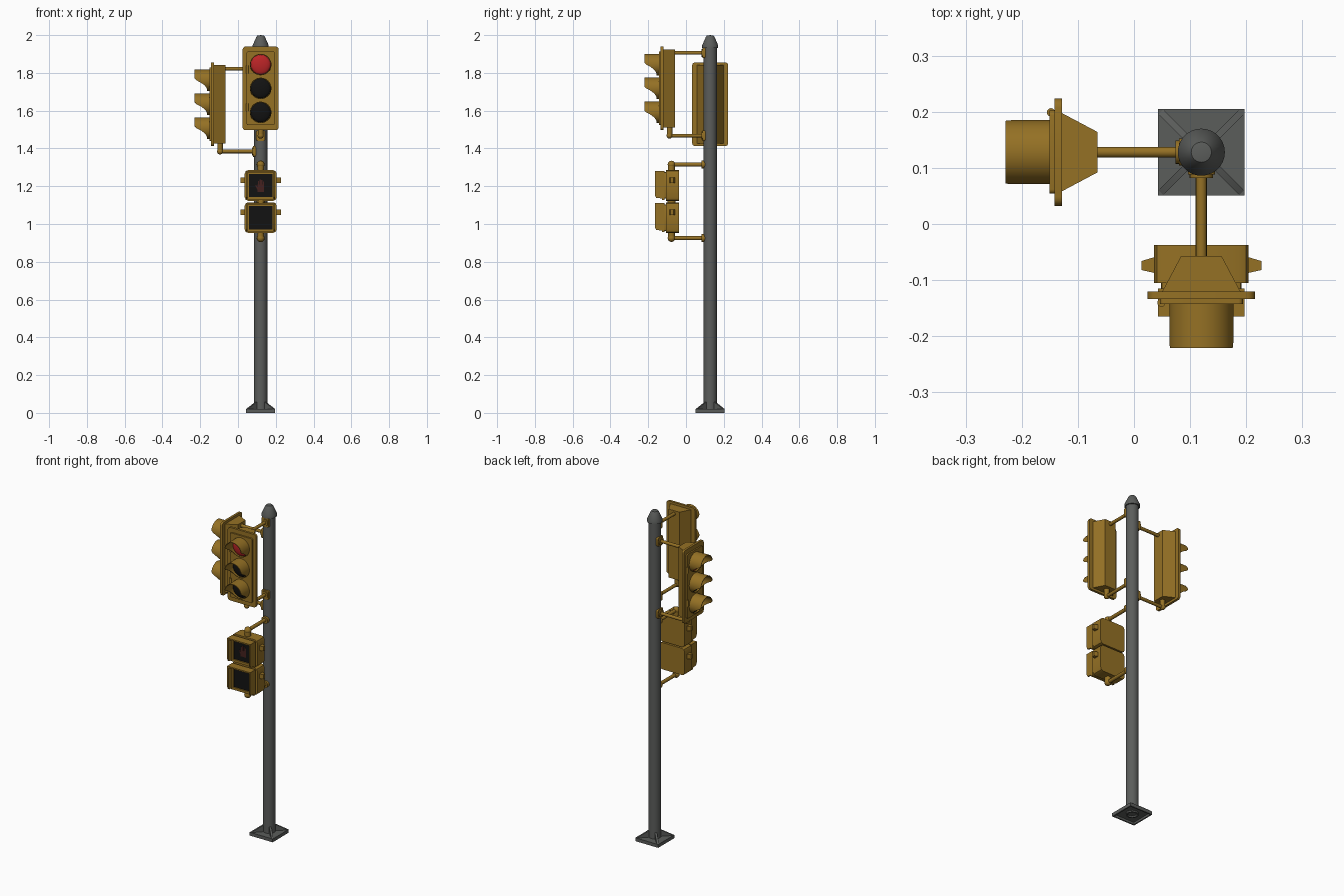
import bpy, bmesh, math
from mathutils import Matrix, Vector

if "Cube" in bpy.data.objects:
    bpy.data.objects.remove(bpy.data.objects["Cube"])


def material(name, rgb):
    m = bpy.data.materials.new(name)
    m.diffuse_color = (*rgb, 1)
    m.use_nodes = True
    m.node_tree.nodes["Principled BSDF"].inputs["Base Color"].default_value = m.diffuse_color
    return m


YELLOW = material("mustard_paint", (0.30, 0.165, 0.018))
GREY = material("pole_grey", (0.105, 0.11, 0.105))
RED = material("red_lens", (0.50, 0.018, 0.02))
BLACK = material("unlit_black", (0.006, 0.006, 0.006))
HAND = material("dim_red_symbol", (0.06, 0.015, 0.013))

POLE = Matrix.Translation((0.12, 0.128, 0))


def finish(name, bm, mat, M=POLE):
    bmesh.ops.recalc_face_normals(bm, faces=bm.faces)
    bm.transform(M)
    me = bpy.data.meshes.new(name)
    bm.to_mesh(me)
    bm.free()
    me.materials.append(mat)
    me.polygons.foreach_set("use_smooth", [True] * len(me.polygons))
    me.set_sharp_from_angle(angle=math.radians(35))
    ob = bpy.data.objects.new(name, me)
    bpy.context.collection.objects.link(ob)
    return ob


def box(bm, x0, x1, y0, y1, z0, z1):
    M = Matrix.Translation(((x0 + x1) / 2, (y0 + y1) / 2, (z0 + z1) / 2)) @ \
        Matrix.Diagonal((x1 - x0, y1 - y0, z1 - z0, 1))
    bmesh.ops.create_cube(bm, size=1, matrix=M)


def prism(bm, pts, vec):
    """Closed polygon of 3D points swept along vec."""
    a = [bm.verts.new(p) for p in pts]
    b = [bm.verts.new(Vector(p) + Vector(vec)) for p in pts]
    bm.faces.new(a)
    bm.faces.new(b)
    for i in range(len(a)):
        j = (i + 1) % len(a)
        bm.faces.new((a[i], a[j], b[j], b[i]))


def round_rect(w, h, r, y, cz, n=4):
    """Rounded rectangle in the xz plane, half sizes w and h."""
    pts = []
    for q, (sx, sz) in enumerate(((1, 1), (-1, 1), (-1, -1), (1, -1))):
        for i in range(n + 1):
            t = math.pi / 2 * (q + i / n)
            pts.append((sx * (w - r) + r * math.cos(t), y, cz + sz * (h - r) + r * math.sin(t)))
    return pts


def rod(bm, p, q, r, r2=None, n=20):
    p, q = Vector(p), Vector(q)
    M = Matrix.Translation((p + q) / 2) @ (q - p).to_track_quat('Z', 'Y').to_matrix().to_4x4()
    bmesh.ops.create_cone(bm, cap_ends=True, segments=n, radius1=r, radius2=r if r2 is None else r2,
                          depth=(q - p).length, matrix=M)


def ball(bm, p, r, flat=1.0):
    bmesh.ops.create_uvsphere(bm, u_segments=20, v_segments=12, radius=r,
                              matrix=Matrix.Translation(p) @ Matrix.Diagonal((1, flat, 1, 1)))


def lathe(bm, profile, n=28):
    vs = [bm.verts.new((r, 0, z)) for r, z in profile]
    es = [bm.edges.new(e) for e in zip(vs, vs[1:])]
    bmesh.ops.spin(bm, geom=vs + es, cent=(0, 0, 0), axis=(0, 0, 1), angle=2 * math.pi, steps=n)
    bmesh.ops.remove_doubles(bm, verts=bm.verts, dist=1e-5)


# Pole and cap
bm = bmesh.new()
lathe(bm, [(0.026, 0.004), (0.035, 0.004), (0.035, 1.94), (0.026, 1.94), (0.026, 0.004)])
finish("pole", bm, GREY)
bm = bmesh.new()
lathe(bm, [(0, 1.932), (0.042, 1.932), (0.042, 1.947), (0.024, 1.988), (0.018, 1.997), (0, 2.0)])
finish("pole_cap", bm, GREY)

# Base: hollow square plate with diagonal ribs and a collar
bm = bmesh.new()
H = 0.077
box(bm, -H, H, -H, H, 0.013, 0.02)
for s in (-1, 1):
    box(bm, -H, H, s * H, s * (H - 0.008), 0, 0.015)
    box(bm, s * H, s * (H - 0.008), -H, H, 0, 0.015)
finish("base_plate", bm, GREY)
bm = bmesh.new()
for k in range(4):
    a = math.pi / 4 + k * math.pi / 2
    d, t = Vector((math.cos(a), math.sin(a), 0)), Vector((-math.sin(a), math.cos(a), 0)) * 0.006
    prism(bm, [d * r + Vector((0, 0, z)) - t for r, z in
               ((0.03, 0.018), (0.102, 0.018), (0.102, 0.021), (0.035, 0.058), (0.03, 0.058))], t * 2)
finish("base_ribs", bm, GREY)


def bracket(bm, z, reach, end_z, r=0.0095, elbow=0.016):
    """Horizontal arm from the pole, with an elbow turning up or down to end_z."""
    rod(bm, (0, -0.03, z), (0, -reach, z), r)
    rod(bm, (0, -0.028, z), (0, -0.046, z), 0.021)
    if end_z is not None:
        ball(bm, (0, -reach, z), elbow)
        rod(bm, (0, -reach, z), (0, -reach, end_z), elbow * 0.9)


def visor(bm, z, r=0.057, n=32):
    """Tube hood, full length on top and scooped away underneath."""
    rings = []
    for i in range(n):
        t = 2 * math.pi * i / n
        s = max(0, -math.cos(t) + 0.08) / 1.08
        L = 0.012 + 0.066 * (1 - s) ** 2.2
        ring = []
        for rad, y in ((r, 0.268), (r, 0.271 + L), (r - 0.004, 0.271 + L), (r - 0.004, 0.268)):
            ring.append(bm.verts.new((rad * math.sin(t), -y, z + rad * math.cos(t))))
        rings.append(ring)
    for i in range(n):
        a, b = rings[i], rings[(i + 1) % n]
        for k in range(4):
            m = (k + 1) % 4
            bm.faces.new((a[k], a[m], b[m], b[k]))


def traffic_signal(tag, M, cz):
    # tapered housing, rounded flange and door
    bm = bmesh.new()
    prism(bm, [(-0.07, -0.249, cz - 0.208), (0.07, -0.249, cz - 0.208),
               (0.036, -0.185, cz - 0.208), (-0.036, -0.185, cz - 0.208)], (0, 0, 0.415))
    finish(tag + "_housing", bm, YELLOW, M)
    bm = bmesh.new()
    prism(bm, round_rect(0.0955, 0.2215, 0.016, -0.248, cz), (0, -0.014, 0))
    finish(tag + "_flange", bm, YELLOW, M)
    bm = bmesh.new()
    prism(bm, round_rect(0.074, 0.195, 0.008, -0.26, cz), (0, -0.011, 0))
    finish(tag + "_door", bm, YELLOW, M)
    # hinge and latch pins on the viewer's left
    bm = bmesh.new()
    for dz in (-0.1, 0.1):
        rod(bm, (-0.071, -0.268, cz + dz - 0.02), (-0.071, -0.268, cz + dz + 0.02), 0.0075, n=12)
    finish(tag + "_hinges", bm, YELLOW, M)
    # lenses and hoods
    for label, dz, mat in (("red", 0.126, RED), ("middle", 0, BLACK), ("lower", -0.127, BLACK)):
        bm = bmesh.new()
        ball(bm, (0, -0.271, cz + dz), 0.0525, 0.3)
        finish(f"{tag}_{label}_lens", bm, mat, M)
        bm = bmesh.new()
        visor(bm, cz + dz)
        finish(f"{tag}_{label}_visor", bm, YELLOW, M)
    # mounting arms
    bm = bmesh.new()
    bracket(bm, cz + 0.188, 0.19, None)
    bracket(bm, cz - 0.25, 0.215, cz - 0.2)
    for z in (cz + 0.188, cz - 0.25):
        prism(bm, round_rect(0.024, 0.028, 0.01, -0.02, z), (0, -0.02, 0))
    finish(tag + "_brackets", bm, YELLOW, M)


traffic_signal("front_signal", POLE, 1.718)
traffic_signal("side_signal", POLE @ Matrix.Rotation(-math.pi / 2, 4, 'Z'), 1.634)


def crossing_signal(tag, cz):
    F = Matrix.Translation((0.12, 0, 0))
    # chamfered box, neck and front frame
    bm = bmesh.new()
    prism(bm, round_rect(0.0845, 0.081, 0.018, -0.037, cz, 2), (0, -0.068, 0))
    prism(bm, round_rect(0.072, 0.070, 0.008, -0.1, cz, 2), (0, -0.017, 0))
    finish(tag + "_housing", bm, YELLOW, F)
    bm = bmesh.new()
    for s in (-1, 1):
        box(bm, s * 0.062, s * 0.077, -0.128, -0.115, cz - 0.077, cz + 0.077)
        box(bm, -0.077, 0.077, -0.128, -0.115, cz + s * 0.062, cz + s * 0.077)
        # side of the hood, bottom corner cut back
        prism(bm, [(s * 0.077, y, cz + z) for y, z in
                   ((-0.12, 0.077), (-0.165, 0.077), (-0.165, -0.05), (-0.158, -0.065), (-0.12, -0.07))],
              (-s * 0.008, 0, 0))
    box(bm, -0.077, 0.077, -0.165, -0.12, cz + 0.069, cz + 0.077)
    finish(tag + "_hood", bm, YELLOW, F)
    bm = bmesh.new()
    box(bm, -0.064, 0.064, -0.121, -0.116, cz - 0.064, cz + 0.064)
    finish(tag + "_screen", bm, BLACK, F)
    # tapered side latches
    bm = bmesh.new()
    for s in (-1, 1):
        prism(bm, [(s * x, y, cz + 0.014) for x, y in
                   ((0.08, -0.058), (0.107, -0.066), (0.107, -0.082), (0.08, -0.088))], (0, 0, 0.028))
    finish(tag + "_latches", bm, YELLOW, F)


crossing_signal("upper_crossing", 1.204)
crossing_signal("lower_crossing", 1.034)

# Raised hand symbol: palm, four fingers and a thumb
bm = bmesh.new()
Z = 1.204
box(bm, -0.016, 0.018, -0.1225, -0.119, Z - 0.034, Z + 0.004)
for x, top in ((-0.0118, 0.024), (-0.0028, 0.032), (0.0062, 0.03), (0.0148, 0.022)):
    box(bm, x - 0.0036, x + 0.0036, -0.1225, -0.119, Z, Z + top)
prism(bm, [(x, -0.119, Z + z) for x, z in ((-0.015, -0.026), (-0.015, -0.012), (-0.025, 0.004), (-0.028, -0.002))],
      (0, -0.0035, 0))
finish("hand_symbol", bm, HAND, Matrix.Translation((0.12, 0, 0)))

# Arms and coupler of the crossing signals
bm = bmesh.new()
bracket(bm, 1.315, 0.205, 1.27, 0.0105, 0.02)
bracket(bm, 0.925, 0.205, 0.97, 0.0105, 0.02)
rod(bm, (0, -0.205, 1.10), (0, -0.205, 1.14), 0.022)
finish("crossing_brackets", bm, YELLOW)
